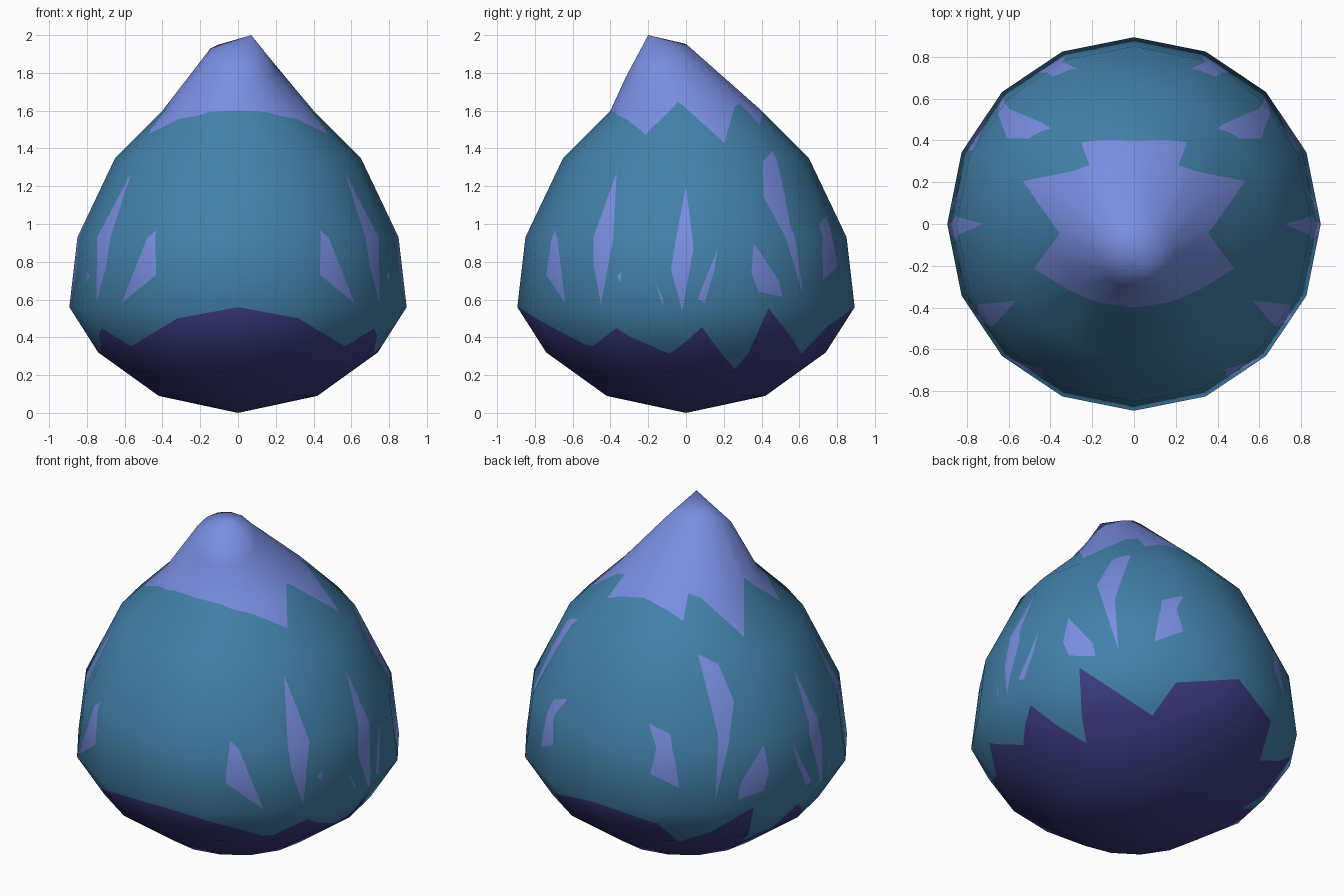
import bpy, bmesh, math
from mathutils import Vector

if "Cube" in bpy.data.objects:
    bpy.data.objects.remove(bpy.data.objects["Cube"])

SIDES = 16
# (radius, height) of the level rings, bottom to top
PROFILE = [(0.42, 0.09), (0.74, 0.32), (0.893, 0.56), (0.85, 0.93), (0.65, 1.35), (0.40, 1.60)]
CORE = Vector((0, 0, 0.8))


def material(name, rgb):
    m = bpy.data.materials.new(name)
    m.diffuse_color = (*rgb, 1)
    m.use_nodes = True
    m.node_tree.nodes["Principled BSDF"].inputs["Base Color"].default_value = m.diffuse_color
    return m


def radius_at(z):
    pts = [(0.0, 0.0)] + PROFILE + [(0.2, 1.84), (0.0, 2.0)]
    for (r0, z0), (r1, z1) in zip(pts, pts[1:]):
        if z <= z1:
            return r0 + (r1 - r0) * (z - z0) / (z1 - z0)
    return 0.0


def spot(azimuth, z):
    """Point on the body; azimuth 0 is front, 90 is right."""
    a, r = math.radians(azimuth), radius_at(z)
    return Vector((r * math.sin(a), -r * math.cos(a), z))


def ring_point(level, i):
    a = 2 * math.pi * i / SIDES
    s, c = math.sin(a), math.cos(a)
    if level < len(PROFILE):
        r, z = PROFILE[level]
        return (r * s, -r * c, z)
    # tilted ring below the bent tip
    return (0.02 + 0.18 * s, -0.155 - 0.165 * c, 1.86 - 0.085 * c - 0.04 * s)


# body: low sided drop with a bent tip
bm = bmesh.new()
nrm = bm.verts.layers.float_vector.new("smooth_dir")
rings = [[bm.verts.new(ring_point(k, i)) for i in range(SIDES)] for k in range(len(PROFILE) + 1)]
bottom = bm.verts.new((0, 0, 0))
tip = bm.verts.new((0.07, -0.2, 2.0))
for i in range(SIDES):
    j = (i + 1) % SIDES
    bm.faces.new((bottom, rings[0][j], rings[0][i]))
    bm.faces.new((tip, rings[-1][i], rings[-1][j]))
    for lo, hi in zip(rings, rings[1:]):
        bm.faces.new((lo[i], lo[j], hi[j], hi[i]))
bmesh.ops.recalc_face_normals(bm, faces=bm.faces[:])
bm.normal_update()
for v in bm.verts:
    v[nrm] = v.normal
bmesh.ops.triangulate(bm, faces=bm.faces[:])


def paint(points, index):
    """Cut a convex patch into the surface and colour it."""
    mid = sum(points, Vector()) / len(points) - CORE
    planes = []
    for p, q in zip(points, points[1:] + points[:1]):
        n = (p - CORE).cross(q - CORE).normalized()
        planes.append(n if n.dot(mid) > 0 else -n)
    for n in planes:
        faces = [f for f in bm.faces
                 if all(any((v.co - CORE).dot(m) > 1e-4 for v in f.verts) for m in planes)]
        geom = set(faces)
        for f in faces:
            geom.update(f.edges)
            geom.update(f.verts)
        bmesh.ops.bisect_plane(bm, geom=list(geom), dist=1e-5, plane_co=CORE, plane_no=n)
    for f in bm.faces:
        d = f.calc_center_median() - CORE
        if all(d.dot(n) > 0 for n in planes):
            f.material_index = index


# jagged edges of the dark base and the light cap, front to back (azimuth, height)
BASE = [(0, .56), (22, .5), (49, .35), (63, .445), (83, .31), (96, .45), (115, .23),
        (120, .55), (148, .31), (156, .47), (180, .56)]
CAP = [(0, 1.6), (30, 1.58), (66, 1.475), (83, 1.65), (111, 1.43), (132, 1.62),
       (143, 1.65), (147, 1.53), (180, 1.6)]
# feather like marks on the right half
MARKS = [
    [(32, .97), (35.2, .93), (44, .58), (30.3, .73)],
    [(57, 1.28), (54, .93), (55, .78), (59, .57), (62.7, .93)],
    [(67, .75), (65, .72), (66.5, .69)],
    [(79, .69), (82, .56), (82, .6)],
    [(90, 1.2), (84.7, .76), (88.7, .54), (92.7, .87)],
    [(101.5, .87), (94, .6), (96.5, .58), (100, .75)],
    [(115, .9), (113.5, .74), (116, .64), (126, .61), (124.8, .7)],
    [(139, 1.39), (129, 1.34), (124, 1.15), (132.7, 1.0)],
    [(124, 1.15), (134.5, .63), (132.7, 1.0)],
    [(160, 1.05), (151, 1.0), (149.5, .87), (156, .93)],
    [(149.5, .9), (147.5, .7), (158, .78), (156, .93)],
]
for side in (1, -1):
    for edge, apex, index in ((BASE, Vector((0, 0, 0)), 1), (CAP, Vector((0, 0, 1.9)), 2)):
        for p, q in zip(edge, edge[1:]):
            paint([spot(side * p[0], p[1]), spot(side * q[0], q[1]), apex], index)
    for mark in MARKS:
        paint([spot(side * a, z) for a, z in mark], 2)

# finish: keep the smooth shading of the uncut body
for f in bm.faces:
    f.smooth = True
normals = [v[nrm].normalized() for v in bm.verts]
bm.verts.layers.float_vector.remove(nrm)
mesh = bpy.data.meshes.new("drop_body")
bm.to_mesh(mesh)
bm.free()
for m in (material("teal", (0.055, 0.22, 0.40)),
          material("dark indigo", (0.045, 0.045, 0.23)),
          material("lilac blue", (0.19, 0.27, 0.75))):
    mesh.materials.append(m)
mesh.normals_split_custom_set_from_vertices(normals)
body = bpy.data.objects.new("drop_body", mesh)
bpy.context.collection.objects.link(body)
